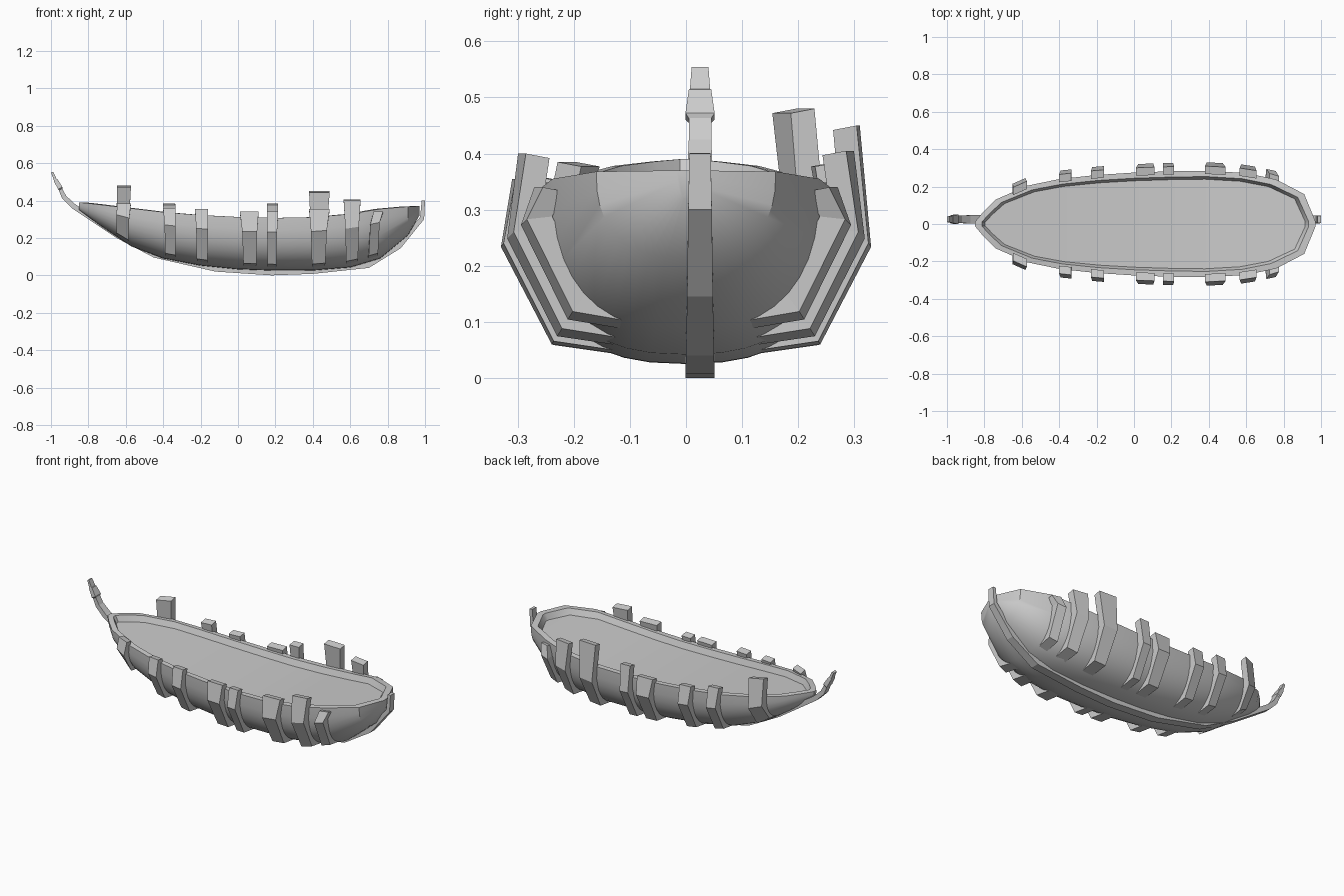
import bpy, bmesh, math
from mathutils import Vector

cube = bpy.data.objects.get("Cube")
if cube:
    bpy.data.objects.remove(cube, do_unlink=True)

GREY = (0.6, 0.6, 0.6, 1)
grey = bpy.data.materials.new("weathered_grey")
grey.use_nodes = True
grey.diffuse_color = GREY
grey.node_tree.nodes["Principled BSDF"].inputs["Base Color"].default_value = GREY

# Hull stations: x, half width, rim height, bottom height
STATIONS = [
    (-0.85, 0.012, 0.390, 0.350), (-0.81, 0.060, 0.386, 0.320),
    (-0.74, 0.130, 0.378, 0.268), (-0.57, 0.205, 0.358, 0.155),
    (-0.40, 0.240, 0.338, 0.090), (-0.20, 0.262, 0.322, 0.052),
    (0.00, 0.275, 0.312, 0.032), (0.20, 0.282, 0.307, 0.025),
    (0.40, 0.285, 0.311, 0.026), (0.60, 0.272, 0.328, 0.042),
    (0.76, 0.238, 0.355, 0.090), (0.91, 0.160, 0.368, 0.215),
    (0.97, 0.015, 0.370, 0.320),
]


def hull_at(x):
    """Half width, rim and bottom at any x, linear between stations."""
    for a, b in zip(STATIONS, STATIONS[1:]):
        if a[0] <= x <= b[0]:
            t = (x - a[0]) / (b[0] - a[0])
            return [p + (q - p) * t for p, q in zip(a[1:], b[1:])]


def finish(bm, name, smooth=None):
    bmesh.ops.recalc_face_normals(bm, faces=bm.faces)
    mesh = bpy.data.meshes.new(name)
    bm.to_mesh(mesh)
    bm.free()
    mesh.materials.append(grey)
    obj = bpy.data.objects.new(name, mesh)
    bpy.context.collection.objects.link(obj)
    if smooth:
        bpy.ops.object.select_all(action='DESELECT')
        obj.select_set(True)
        bpy.context.view_layer.objects.active = obj
        bpy.ops.object.shade_smooth_by_angle(angle=math.radians(smooth))
    return obj


def loft(name, rings, smooth=None):
    """Closed skin over equal closed rings, capped at both ends."""
    bm = bmesh.new()
    loops = [[bm.verts.new(p) for p in ring] for ring in rings]
    n = len(rings[0])
    for a, b in zip(loops, loops[1:]):
        for i in range(n):
            j = (i + 1) % n
            bm.faces.new((a[i], a[j], b[j], b[i]))
    bm.faces.new(loops[0])
    bm.faces.new(loops[-1])
    return finish(bm, name, smooth)


# Hull: rounded sections with a raised rim around a sunken deck
SIDES = 20
POWER = 2 / 2.5
rings = []
for x, w, rim, bottom in STATIONS:
    ring = []
    for i in range(SIDES + 1):
        a = math.pi * i / SIDES
        c, s = math.cos(a), max(math.sin(a), 0)
        y = math.copysign(abs(c) ** POWER, c) * w
        ring.append((x, y, rim - (rim - bottom) * s ** POWER))
    inner = 0.06 + (x - 0.06) * 0.96
    floor = 0.06 + (x - 0.06) * 0.94
    ring += [(inner, -w * 0.89, rim), (floor, -w * 0.84, rim - 0.035),
             (floor, w * 0.84, rim - 0.035), (inner, w * 0.89, rim)]
    rings.append(ring)

bm = bmesh.new()
loops = [[bm.verts.new(p) for p in ring] for ring in rings]
count = len(rings[0])
for a, b in zip(loops, loops[1:]):
    for i in range(count):
        j = (i + 1) % count
        bm.faces.new((a[i], a[j], b[j], b[i]))
for end in (loops[0], loops[-1]):
    outer, inner = end[:SIDES + 1], end[SIDES + 1:]
    bm.faces.new(outer)
    bm.faces.new((outer[0], outer[-1], inner[0], inner[-1]))
    bm.faces.new(inner)
finish(bm, "hull", 35)

# Keel with curved prow and stern post: x, z, thickness, half width
KEEL = [
    (-1.0, 0.55, 0.012, 0.015), (-0.985, 0.51, 0.016, 0.018),
    (-0.985, 0.505, 0.022, 0.020), (-0.962, 0.46, 0.026, 0.026),
    (-0.958, 0.455, 0.020, 0.020), (-0.94, 0.41, 0.026, 0.020),
    (-0.89, 0.36, 0.028, 0.022), (-0.65, 0.20, 0.030, 0.024),
    (-0.45, 0.095, 0.030, 0.026), (-0.12, 0.02, 0.030, 0.026),
    (0.18, 0.0, 0.030, 0.026), (0.40, 0.008, 0.030, 0.026),
    (0.70, 0.04, 0.030, 0.025), (0.87, 0.145, 0.030, 0.023),
    (0.995, 0.30, 0.024, 0.021), (1.0, 0.40, 0.018, 0.019),
]
KEEL_Y = 0.025
rings = []
for i, (x, z, thick, half) in enumerate(KEEL):
    before, after = KEEL[max(i - 1, 0)], KEEL[min(i + 1, len(KEEL) - 1)]
    along = Vector((after[0] - before[0], 0, after[1] - before[1])).normalized()
    inward = Vector((-along.z, 0, along.x)) * thick
    p = Vector((x, KEEL_Y, z))
    side = Vector((0, half, 0))
    rings.append([p - side, p + side, p + side + inward, p - side + inward])
loft("keel", rings)

# Ribs: bottom x, top x, bottom width, top width, right top z, left top z
RIBS = [
    (-0.62, -0.61, 0.06, 0.075, 0.385, 0.48),
    (-0.36, -0.368, 0.05, 0.065, 0.36, 0.385),
    (-0.19, -0.195, 0.055, 0.07, 0.355, 0.355),
    (0.065, 0.06, 0.06, 0.10, 0.34, 0.34),
    (0.18, 0.185, 0.045, 0.06, 0.34, 0.385),
    (0.43, 0.435, 0.06, 0.11, 0.355, 0.45),
    (0.61, 0.61, 0.055, 0.09, 0.40, 0.405),
    (0.715, 0.75, 0.05, 0.05, 0.34, 0.34),
]


def rib(name, x0, x1, w0, w1, top, side):
    rings = []
    for step in range(4):
        t = (0, 0.25, 0.5, 1)[step]
        middle, half = x0 + (x1 - x0) * t, (w0 + (w1 - w0) * t) / 2
        outer, inner = [], []
        for x in (middle - half, middle + half):
            w, rim, bottom = hull_at(x)
            h = rim - bottom
            y, z = [(0, bottom), (w * 0.84, bottom + h * 0.12),
                    (w + 0.045, bottom + h * 0.73), (w + 0.025, top)][step]
            dy, dz = [(0, 0.045), (0.03, 0.04), (0.045, 0.005), (0.042, -0.008)][step]
            outer.append((x, side * y, z))
            inner.append((x, side * (y - dy), z + dz))
        rings.append(outer + inner[::-1])
    loft(name, rings)


for n, (x0, x1, w0, w1, right, left) in enumerate(RIBS, 1):
    rib(f"right_rib_{n}", x0, x1, w0, w1, right, -1)
    rib(f"left_rib_{n}", x0, x1, w0, w1, left, 1)
